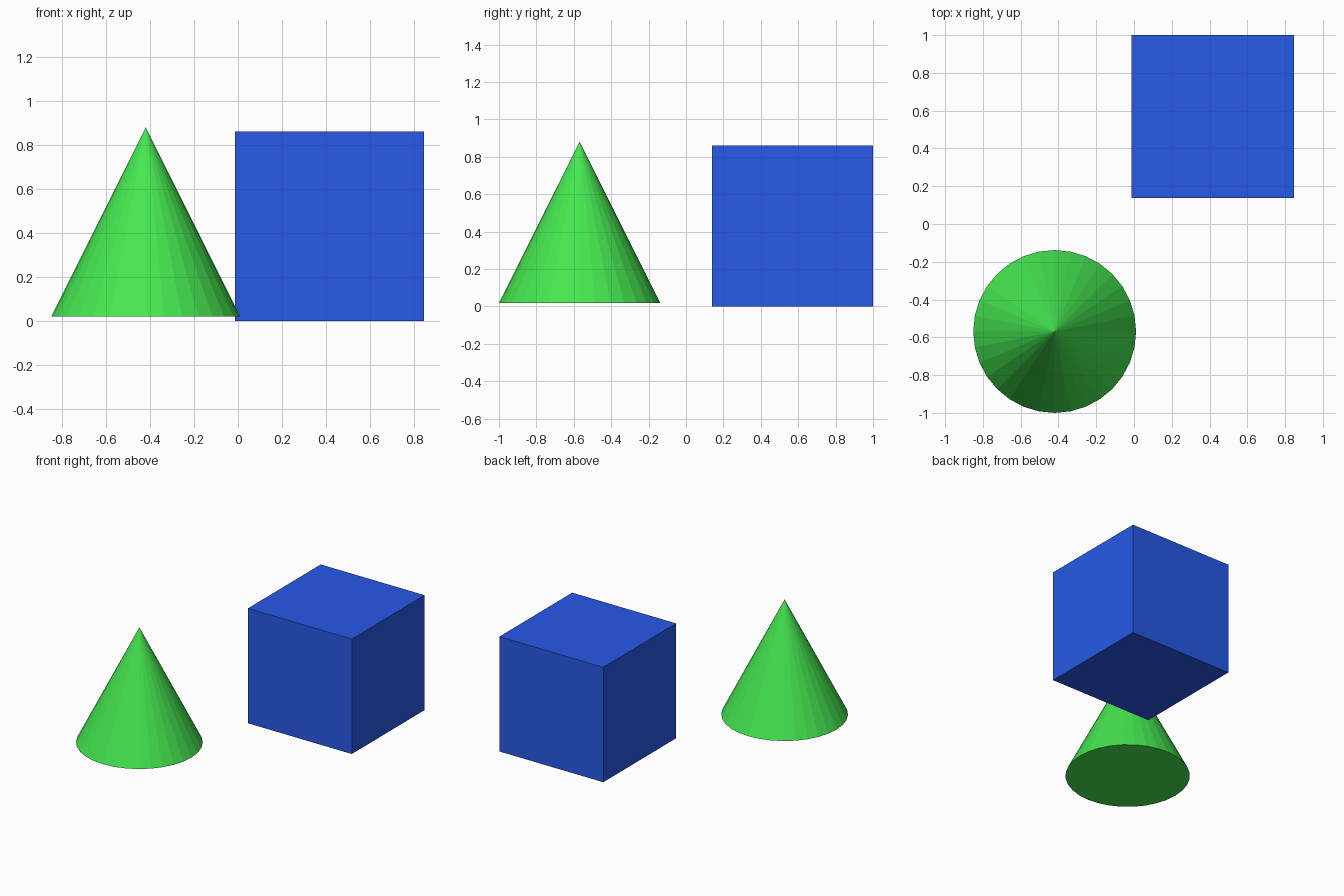
import bpy

if "Cube" in bpy.data.objects:
    bpy.data.objects.remove(bpy.data.objects["Cube"])

HALF = 0.431  # half-size shared by both solids


def paint(name, color):
    obj = bpy.context.object
    obj.name = name
    mat = bpy.data.materials.new(name + "_paint")
    mat.diffuse_color = (*color, 1.0)
    mat.use_nodes = True
    mat.node_tree.nodes["Principled BSDF"].inputs["Base Color"].default_value = mat.diffuse_color
    obj.data.materials.append(mat)


# Blue cube resting on the ground
bpy.ops.mesh.primitive_cube_add(size=2 * HALF, location=(0.417, 0.569, HALF))
paint("cube", (0.02, 0.1, 0.8))

# Green flat-faced cone, its base slightly above the ground
bpy.ops.mesh.primitive_cone_add(vertices=32, radius1=HALF, radius2=0, depth=2 * HALF,
                                location=(-0.42, -0.569, 0.019 + HALF))
paint("cone", (0.06, 0.8, 0.08))
